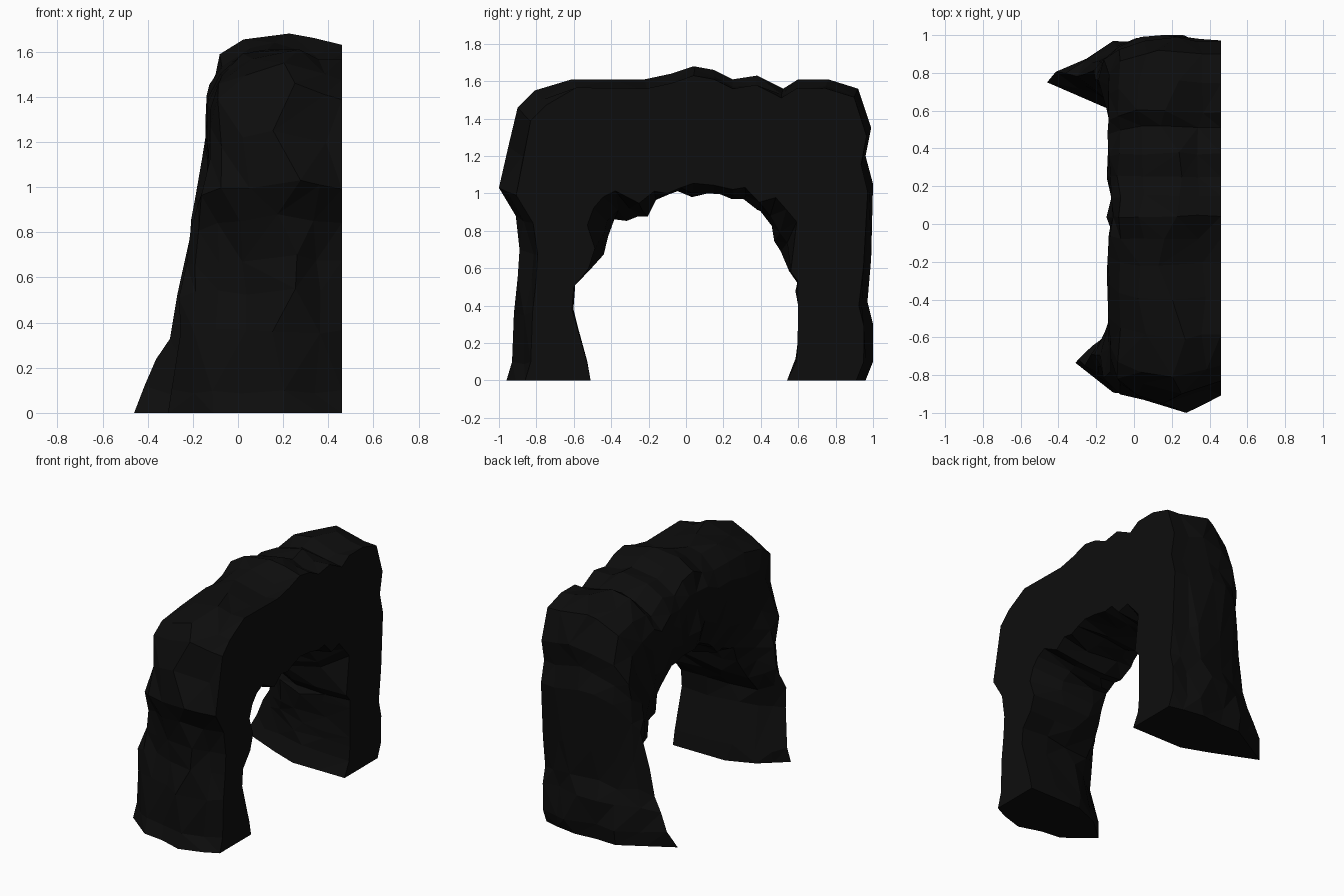
import bpy, bmesh, random
from mathutils import Vector

if "Cube" in bpy.data.objects:
    bpy.data.objects.remove(bpy.data.objects["Cube"])

random.seed(7)
BACK = 0.46  # flat cut plane of the rock

# stations along the arch: outer (y, z), inner (y, z)
stations = [
    (-.96, 0, -.51, 0), (-.93, .10, -.53, .10), (-.92, .36, -.61, .38),
    (-.90, .55, -.60, .50), (-.89, .70, -.52, .60), (-.91, .88, -.45, .69),
    (-1.0, 1.03, -.41, .78), (-.95, 1.25, -.38, .84), (-.90, 1.46, -.33, .86),
    (-.81, 1.55, -.27, .88), (-.61, 1.61, -.22, .89), (-.40, 1.61, -.15, .96),
    (-.22, 1.61, -.10, 1.0), (-.08, 1.64, -.03, 1.03), (.04, 1.68, .04, 1.0),
    (.15, 1.66, .15, .99), (.25, 1.61, .25, .97), (.38, 1.63, .31, .98),
    (.52, 1.56, .38, .90), (.60, 1.61, .45, .82), (.76, 1.61, .48, .74),
    (.92, 1.56, .51, .67), (.99, 1.35, .56, .58), (.96, 1.20, .60, .53),
    (1.0, 1.05, .60, .47), (.99, .65, .60, .36), (.97, .42, .60, .26),
    (1.0, .30, .60, .20), (1.0, .10, .59, .10), (.96, 0, .54, 0)]

# front slope of the legs: height, x
slope = [(0, -.46), (.25, -.37), (.4, -.28), (.75, -.21), (.95, -.19), (1.08, -.13), (2, -.13)]


def front_x(y, z):
    for (z0, x0), (z1, x1) in zip(slope, slope[1:]):
        if z <= z1:
            x = x0 + (x1 - x0) * (z - z0) / (z1 - z0)
            break
    return max(x, -.31 + .12 * z) if y < 0 else x


def ring(i, oy, oz, iy, iz):
    out, inn = Vector((0, oy, oz)), Vector((0, iy, iz))
    length = (inn - out).length
    mid = (out + inn) / 2
    nose = front_x(mid.y, mid.z)
    left = i < 10
    # how far the back inner edge is carved away
    carve = .2 if i in (6, 7, 8, 9, 19, 20, 21) else .08 if 4 < i < 22 and i not in (12, 13) else 0
    inset = (.1 if left else .05) / length
    # wedge shaped feet blend into the rounded span
    w = max(0, 1 - mid.z / .8)
    side = .15 if left else .02
    t4 = side * w + .1 / length * (1 - w)
    x4 = -.11 * w - .08 * (1 - w)
    t8 = .83 * w + .95 * (1 - w)
    x8 = -.14 * w - .09 * (1 - w)
    section = [(BACK, inset), (.36, inset * .5), (.2, 0), (.04, (.05 if left else .015) / length),
               (x4, t4), ((nose + x4) / 2 - .02 * (1 - w), (t4 + .5) / 2), (nose, .5),
               ((nose + x8) / 2 - .02 * (1 - w), (t8 + .5) / 2), (x8, t8),
               (.05, 1), (.25, 1 - carve * .3), (BACK, 1 - carve)]
    pts = []
    for k, (x, t) in enumerate(section):
        if k in (1, 3, 4) and 0 < oz:  # chipped outer faces
            t += random.uniform(0, .035) / length
        p = out.lerp(inn, t)
        p.x = x
        if 0 < k < 11 and k != 2 and oz > 0:
            j = .016 if 4 < k < 10 else .01
            p.x += random.uniform(-j, j) * (3 if k in (1, 3, 9, 10) else 1)
            p.y += random.uniform(-j, j)
            p.z = max(.02, p.z + random.uniform(-j, j) * 1.5)
        elif k == 2 and oz > 0:
            p.x += random.uniform(-.08, .08)
        pts.append(p)
    return pts


# rock arch lofted from one foot to the other
bm = bmesh.new()
rings = [[bm.verts.new(p) for p in ring(i, *s)] for i, s in enumerate(stations)]
n = len(rings[0])
for a, b in zip(rings, rings[1:]):
    for k in range(n):
        m = (k + 1) % n
        bm.faces.new((a[k], a[m], b[m], b[k]))
bm.faces.new(rings[0])
bm.faces.new(rings[-1])
bmesh.ops.recalc_face_normals(bm, faces=bm.faces)
bmesh.ops.triangulate(bm, faces=bm.faces[:])

mesh = bpy.data.meshes.new("rock_arch")
bm.to_mesh(mesh)
bm.free()
arch = bpy.data.objects.new("rock_arch", mesh)
bpy.context.collection.objects.link(arch)

# dark stone
stone = bpy.data.materials.new("dark_stone")
stone.diffuse_color = (.004, .004, .004, 1)
stone.use_nodes = True
stone.node_tree.nodes["Principled BSDF"].inputs["Base Color"].default_value = stone.diffuse_color
mesh.materials.append(stone)
